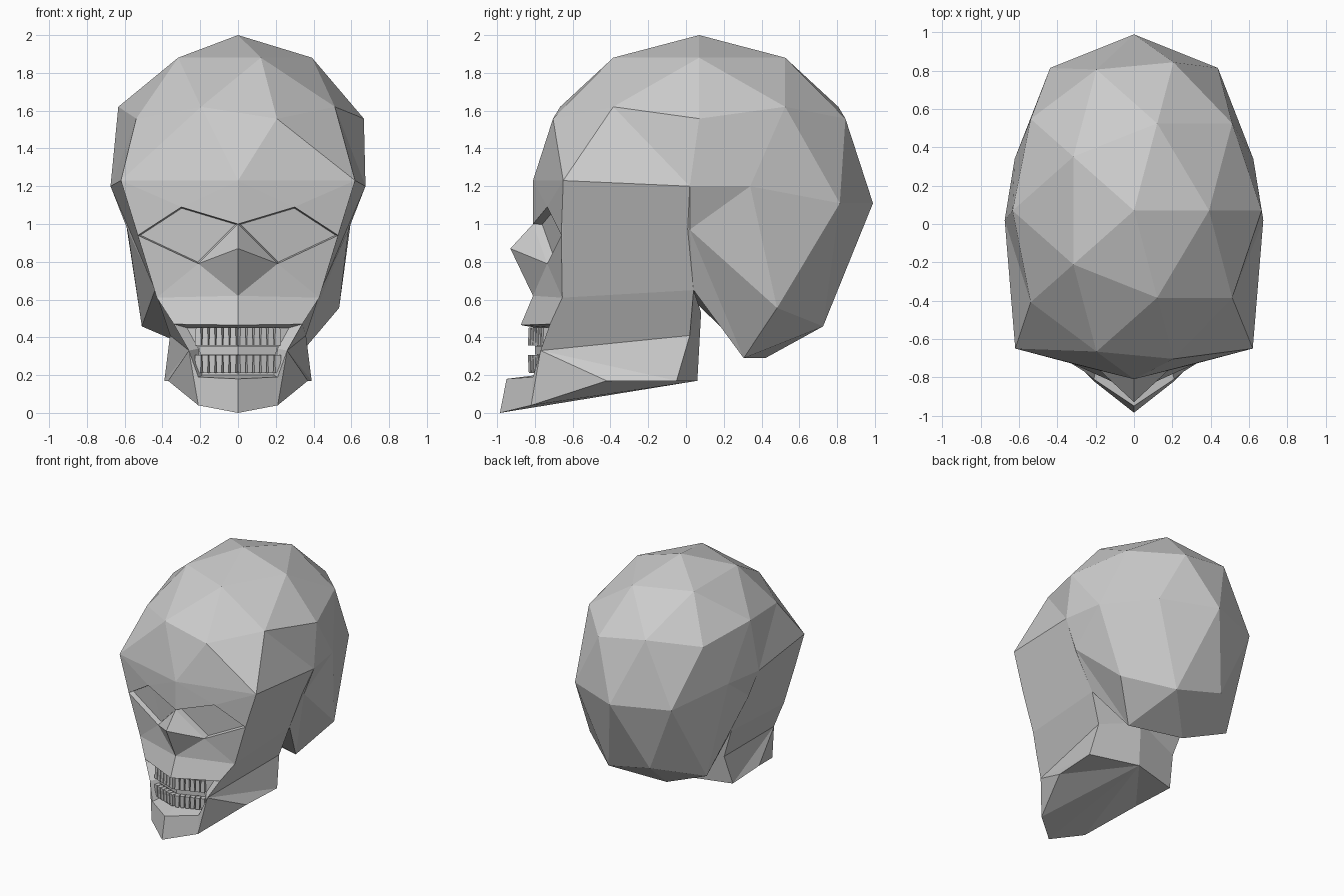
import bpy, bmesh, math
from mathutils import Vector, Matrix

if "Cube" in bpy.data.objects:
    bpy.data.objects.remove(bpy.data.objects["Cube"])


def add_object(name, bm):
    bmesh.ops.recalc_face_normals(bm, faces=bm.faces[:])
    me = bpy.data.meshes.new(name)
    bm.to_mesh(me)
    bm.free()
    ob = bpy.data.objects.new(name, me)
    bpy.context.collection.objects.link(ob)
    return ob


def fan(hub, ring):
    return [[hub, a, b] for a, b in zip(ring, ring[1:])]


def strip(a, b):
    return [[a[i], a[i + 1], b[i + 1], b[i]] for i in range(len(a) - 1)]


def mirrored(name, polys):
    """Builds polygons of the +x half and their mirror images as one welded mesh."""
    bm = bmesh.new()
    for side in (1, -1):
        for poly in polys:
            bm.faces.new([bm.verts.new((side * p[0], p[1], p[2])) for p in poly])
    bmesh.ops.remove_doubles(bm, verts=bm.verts[:], dist=.0005)
    return add_object(name, bm)


# Points shared by cranium and face
temple, side_top, joint, hinge = (.62, -.65, 1.23), (.675, .02, 1.2), (.585, .02, .97), (.44, .04, .65)
brow = (0, -.81, 1.23)


def cranium_point(p):
    x, y, z = p
    s = 1 if x > 0 else -1

    def on_side(q):
        return (s * q[0], q[1], q[2])
    if z > .1:                                   # dome
        return (.745 * x, .07 + .91 * y, 1.2 + .8 * z)
    if z > -.1:                                  # equator, meeting the face
        if y < -.95:
            return brow
        if y < 0:
            return on_side(temple if y < -.6 else side_top)
        return (.655 * x, .34, 1.2) if y < .5 else (.745 * x, .07 + .92 * y, 1.11)
    if z < -.95:                                 # underside pole
        return (0, .19, .45)
    if z < -.7:                                  # ring around the underside
        if y > .1:
            return (.73 * x, .12 + .6 * y, .29)
        return on_side(hinge) if abs(x) > .3 else (-.1, -.05, .68)
    if abs(y) < .1:                              # side joint with face
        return on_side(joint)
    if y < 0:                                    # hidden behind the face
        return (x * .5, y * .45, 1.0)
    return (.74 * x, .03 + .86 * y, 1.11 + 1.24 * z)


# Cranium: faceted icosphere, stretched back and drawn down at the rear
bm = bmesh.new()
bmesh.ops.create_icosphere(bm, subdivisions=2, radius=1)
for v in bm.verts:
    v.co = Vector(cranium_point(v.co))
add_object("cranium", bm)

# Face: brow, nose and cheeks around the eye openings
eye = [(0, -.81, 1.0), (.30, -.735, 1.09), (.53, -.66, .94), (.21, -.735, .79)]
nose_tip, nose_base, cheek = (0, -.93, .87), (0, -.81, .62), (.43, -.655, .61)
lip = [(0, -.875, .465), (.34, -.72, .47), (.26, -.77, .33), (.21, -.81, .19), (0, -.95, .18)]
mirrored("face",
         fan(temple, [brow, eye[1], eye[2], cheek])
         + [[brow, eye[1], eye[0]]]
         + fan(eye[3], [eye[2], cheek, nose_base, nose_tip, eye[0]])
         + [[nose_base, cheek, lip[1], lip[0]]]
         + strip([temple, cheek], [side_top, hinge]))

# Eye sockets: shallow recesses
mid = sum((Vector(p) for p in eye), Vector()) / 4
floor = [tuple(Vector(p).lerp(mid, .05) + Vector((0, .045, 0))) for p in eye]
mirrored("eye_sockets", strip(eye + eye[:1], floor + floor[:1])
         + fan(floor[1], [floor[0], floor[3], floor[2]]))

# Mouth: bevelled frame and back wall
wall = [(0, -.79, .45), (.27, -.69, .45), (.21, -.71, .34), (.19, -.73, .2), (0, -.79, .2)]
mirrored("mouth", strip(lip, wall) + [wall])

# Jaw: sides, chin, underside and rear
jaw_top, jaw_angle, jaw_mid = (.36, .02, .41), (.39, -.05, .17), (.37, -.42, .17)
chin_side, chin = (.21, -.82, .04), (0, -.985, 0)
rear_top, rear_low = (0, .08, .53), (0, .06, .17)
mirrored("jaw",
         [[cheek, hinge, jaw_top, lip[2], lip[1]],
          [lip[4], lip[3], chin_side, chin],
          [hinge, jaw_top, rear_top],
          [jaw_top, jaw_angle, rear_low, rear_top]]
         + fan(lip[2], [jaw_top, jaw_angle, jaw_mid, chin_side, lip[3]])
         + fan(rear_low, [chin, chin_side, jaw_mid, jaw_angle]))


# Teeth: rows of small tapered blocks on a V-shaped arch
def teeth_row(name, z, count, taper_up):
    bm = bmesh.new()
    for side in (1, -1):
        for i in range(count):
            x = .02 + .037 * i
            m = (Matrix.Translation((side * x, -.82 + .37 * x, z))
                 @ Matrix.Rotation(side * math.atan(.37), 4, 'Z'))
            for v in bmesh.ops.create_cube(bm, size=1)['verts']:
                k = .8 if (v.co.z > 0) == taper_up else 1
                v.co = m @ Vector((v.co.x * .034 * k, v.co.y * .04 * k, v.co.z * .095))
    add_object(name, bm)


teeth_row("upper_teeth", .405, 6, True)
teeth_row("lower_teeth", .26, 6, False)

# Gum bar between the rows
mirrored("gum_bar", [[(0, -.80, .355), (.21, -.725, .355), (.20, -.725, .31), (0, -.80, .31)]])
